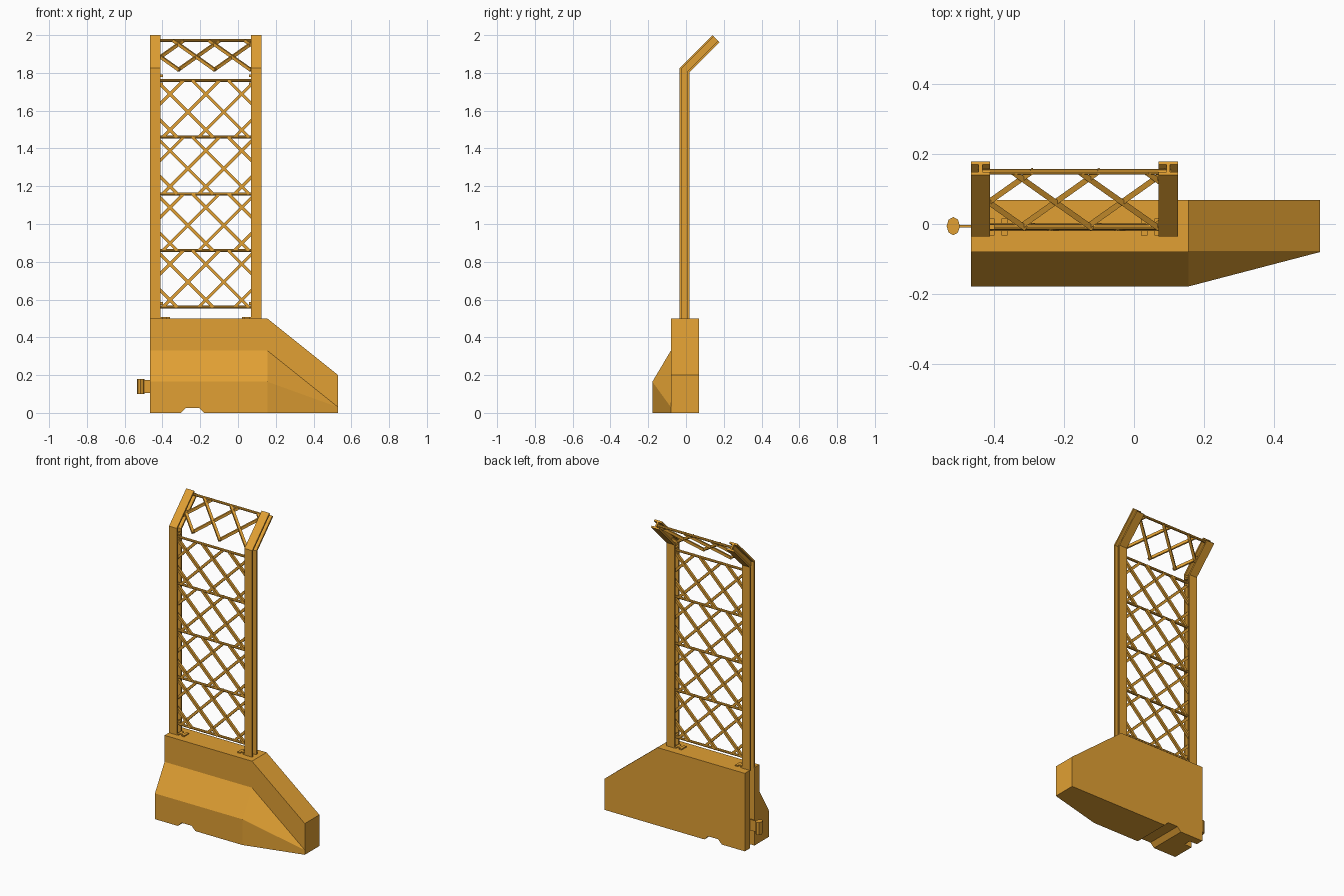
import bpy, bmesh
from mathutils import Vector, Matrix

cube = bpy.data.objects.get("Cube")
if cube:
    bpy.data.objects.remove(cube, do_unlink=True)

ochre = bpy.data.materials.new("ochre_paint")
ochre.use_nodes = True
COLOUR = (0.75, 0.35, 0.033, 1)
ochre.diffuse_color = COLOUR
ochre.node_tree.nodes["Principled BSDF"].inputs["Base Color"].default_value = COLOUR


def finish(name, bm):
    bmesh.ops.remove_doubles(bm, verts=bm.verts, dist=1e-5)
    bmesh.ops.recalc_face_normals(bm, faces=bm.faces)
    mesh = bpy.data.meshes.new(name)
    bm.to_mesh(mesh)
    bm.free()
    mesh.materials.append(ochre)
    obj = bpy.data.objects.new(name, mesh)
    bpy.context.collection.objects.link(obj)
    return obj


def loft(bm, rings):
    """Skin matching rings of points and close both ends."""
    rows = [[bm.verts.new(p) for p in ring] for ring in rings]
    n = len(rows[0])
    for a, b in zip(rows, rows[1:]):
        for i in range(n):
            j = (i + 1) % n
            bm.faces.new((a[i], a[j], b[j], b[i]))
    bm.faces.new(rows[0])
    bm.faces.new(rows[-1])


def box(bm, lo, hi):
    lo, hi = Vector(lo), Vector(hi)
    m = Matrix.Translation((lo + hi) / 2) @ Matrix.Diagonal((*(hi - lo), 1))
    bmesh.ops.create_cube(bm, size=1, matrix=m)


def rod(bm, p, q, width, sides=4):
    d = q - p
    m = Matrix.Translation((p + q) / 2) @ d.to_track_quat('Z', 'Y').to_matrix().to_4x4()
    if sides == 4:
        m = m @ Matrix.Diagonal((width, width, d.length, 1))
        bmesh.ops.create_cube(bm, size=1, matrix=m)
    else:
        bmesh.ops.create_cone(bm, cap_ends=True, segments=sides, radius1=width / 2,
                              radius2=width / 2, depth=d.length, matrix=m)


def cut(target, cutter):
    mod = target.modifiers.new("cut", 'BOOLEAN')
    mod.operation = 'DIFFERENCE'
    mod.solver = 'EXACT'
    mod.object = cutter
    bpy.context.view_layer.objects.active = target
    bpy.ops.object.modifier_apply(modifier=mod.name)
    bpy.data.objects.remove(cutter, do_unlink=True)


# Concrete barrier with a tapering end
LEFT, BEND, RIGHT = -0.465, 0.155, 0.53
BACK, FACE, TOE = 0.068, -0.08, -0.178
full = [(BACK, 0), (BACK, 0.5), (FACE, 0.5), (FACE, 0.33), (TOE, 0.165), (TOE, 0)]
tip = [(BACK, 0), (BACK, 0.2), (FACE, 0.2), (FACE, 0.03), (FACE, 0.03), (FACE, 0)]
bm = bmesh.new()
loft(bm, [[(x, y, z) for y, z in prof]
          for x, prof in ((LEFT, full), (BEND, full), (RIGHT, tip))])
barrier = finish("barrier", bm)

# Drain channel underneath and upright groove in the flat end
bm = bmesh.new()
channel = [(-0.302, -0.02), (-0.302, 0), (-0.275, 0.027), (-0.205, 0.027),
           (-0.178, 0), (-0.178, -0.02)]
loft(bm, [[(x, y, z) for x, z in channel] for y in (-0.3, 0.3)])
cut(barrier, finish("channel_cutter", bm))
bm = bmesh.new()
box(bm, (-0.6, -0.03, -0.1), (-0.412, 0.018, 0.6))
cut(barrier, finish("groove_cutter", bm))

# Hook that joins the next barrier
bm = bmesh.new()
box(bm, (-0.51, -0.01, 0.105), (-0.40, -0.003, 0.175))
bmesh.ops.create_cone(bm, cap_ends=True, segments=8, radius1=1, radius2=1, depth=1,
                      matrix=Matrix.Translation((-0.515, -0.006, 0.14))
                      @ Matrix.Diagonal((0.019, 0.026, 0.08, 1)))
finish("joining_hook", bm)

# Bent H-section posts
CENTRE, DEPTH, PLATE, WIDTH = -0.17, 0.053, 0.011, 0.055
ELBOW, FRONT, TOP = 1.825, -0.035, 2.0


def bent_line(d):
    """Side outline of the post at distance d behind its front."""
    k = d * 0.7071
    return [(FRONT + d, 0.495), (FRONT + d, ELBOW - 0.4142 * d),
            (FRONT + TOP - ELBOW + k, TOP - k)]


def bent_plate(bm, d0, d1, x0, x1):
    outline = bent_line(d0) + bent_line(d1)[::-1]
    rows = [[bm.verts.new((x, y, z)) for y, z in outline] for x in (x0, x1)]
    a, b = rows
    for i in range(6):
        j = (i + 1) % 6
        bm.faces.new((a[i], a[j], b[j], b[i]))
    for r in rows:
        bm.faces.new((r[0], r[1], r[4], r[5]))
        bm.faces.new((r[1], r[2], r[3], r[4]))


for name, mid in (("right_post", LEFT + WIDTH / 2), ("left_post", 0.125 - WIDTH / 2)):
    bm = bmesh.new()
    for d in (0, DEPTH - PLATE):
        bent_plate(bm, d, d + PLATE, mid - WIDTH / 2, mid + WIDTH / 2)
    bent_plate(bm, PLATE, DEPTH - PLATE, mid - PLATE / 2, mid + PLATE / 2)
    finish(name, bm)

# Crosswise rails between the posts
MID_Y = FRONT + DEPTH / 2
REACH = 0.275
bend_z = ELBOW - 0.4142 * DEPTH / 2
slope = Vector((0, 0.7071, 0.7071))
bend = Vector((CENTRE, MID_Y, bend_z))
rails = [0.56, 0.86, 1.16, 1.46, 1.76]
spots = [Vector((CENTRE, MID_Y, z)) for z in rails] + [bend + slope * 0.222]
side = Vector((REACH, 0, 0))
bm = bmesh.new()
for s in spots:
    rod(bm, s - side, s + side, 0.016, 8)
finish("rails", bm)


# Diagonal lattice, one panel at a time
def lattice(bm, origin, up, height, phases, pitch=0.19, half=0.26):
    for sign, phase in zip((1, -1), phases):
        for k in range(-4, 5):
            u = sign * phase + k * pitch
            s0, s1 = max(0, -half - u), min(height, half - u)
            if s1 - s0 < 0.02:
                continue
            p, q = [origin + Vector((sign * (u + s), 0.003 * sign, 0)) + up * s
                    for s in (s0, s1)]
            rod(bm, p, q, 0.016)


bm = bmesh.new()
for s in spots[:4]:
    lattice(bm, s, Vector((0, 0, 1)), 0.3, (-0.228, 0.228))
lattice(bm, bend, slope, 0.222, (-0.15, 0.05))
finish("lattice", bm)

# Small clips and foot plates beside the posts
bm = bmesh.new()
for sign in (1, -1):
    def span(a, b, y, z, dy, dz):
        x0, x1 = sorted((CENTRE + sign * a, CENTRE + sign * b))
        box(bm, (x0, MID_Y - dy + y, z), (x1, MID_Y + dy + y, z + dz))
    for z in (0.572, 1.735, 1.778):
        span(0.228, 0.245, 0, z, 0.007, 0.014)
    span(0.228, 0.242, 0, 0.5, 0.024, 0.007)
    span(0.208, 0.228, 0, 0.5, 0.01, 0.007)
    span(0.19, 0.208, 0, 0.5, 0.024, 0.007)
finish("clips", bm)
